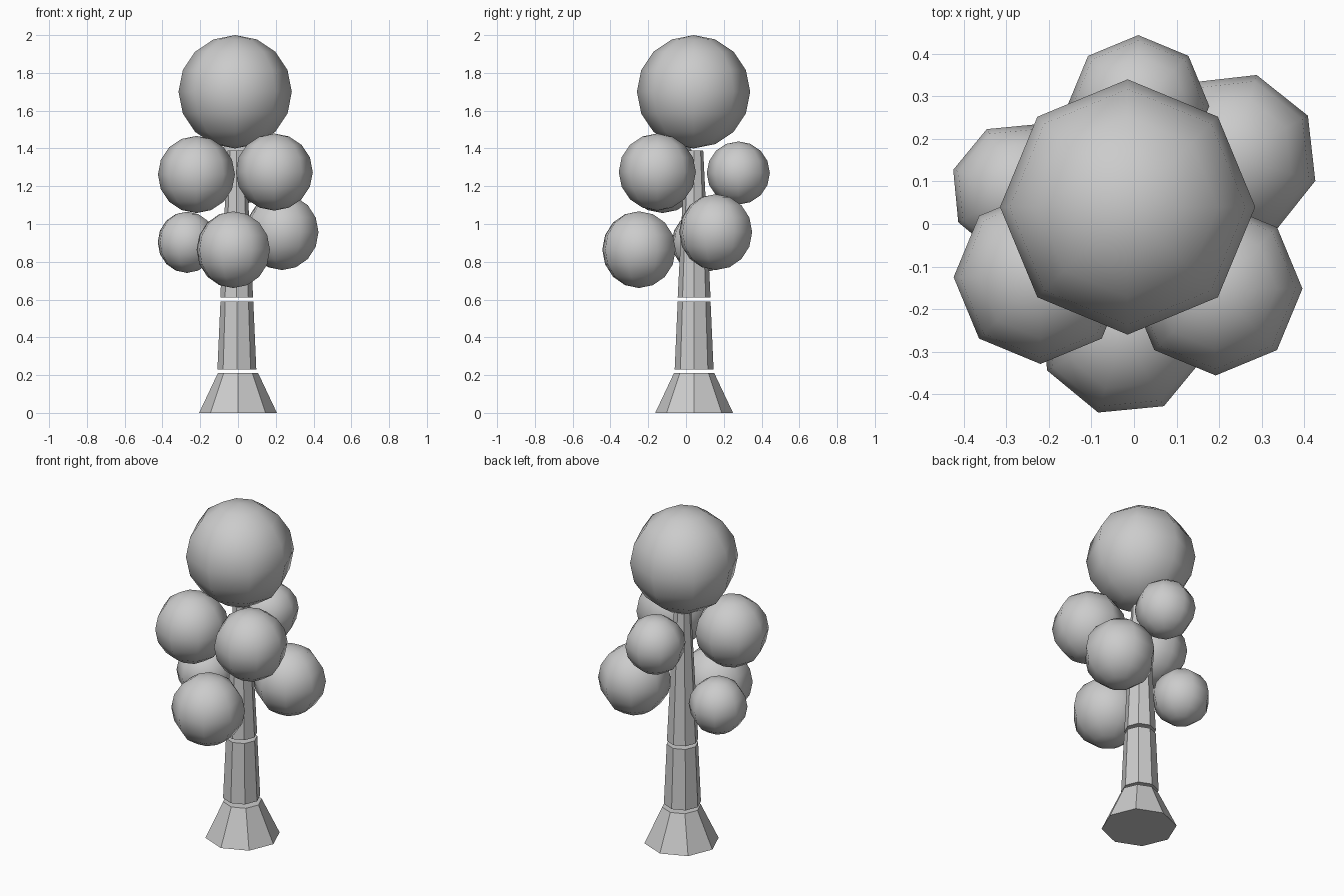
import bpy
from math import radians

if "Cube" in bpy.data.objects:
    bpy.data.objects.remove(bpy.data.objects["Cube"])


def trunk_part(name, x, z0, z1, r0, r1):
    # flat-shaded eight-sided tapered section, corners on the axes
    bpy.ops.mesh.primitive_cone_add(vertices=8, radius1=r0, radius2=r1,
                                    depth=z1 - z0, location=(x, 0.043, (z0 + z1) / 2))
    bpy.context.object.name = name


def foliage(name, center, radius, turn=0):
    # smooth low-poly ball, eight segments by eight rings
    bpy.ops.mesh.primitive_uv_sphere_add(segments=8, ring_count=8, radius=radius,
                                         location=center,
                                         rotation=(0, 0, radians(turn)))
    bpy.context.object.name = name
    bpy.ops.object.shade_smooth()


# Trunk: flared foot and two sections, separated by narrow gaps
trunk_part("trunk_base", 0.0, 0.0, 0.21, 0.206, 0.107)
trunk_part("trunk_middle", -0.006, 0.23, 0.59, 0.103, 0.087)
trunk_part("trunk_upper", -0.007, 0.61, 1.39, 0.087, 0.048)

# Crown
foliage("crown_top", (-0.015, 0.04, 1.70), 0.30)

# Upper ring of foliage
foliage("foliage_upper_left", (-0.22, -0.125, 1.262), 0.204)
foliage("foliage_upper_right", (0.192, -0.152, 1.275), 0.204)
foliage("foliage_upper_back", (0.01, 0.277, 1.27), 0.167)

# Lower ring of foliage
foliage("foliage_lower_right", (0.233, 0.157, 0.957), 0.201, 29)
foliage("foliage_lower_front", (-0.025, -0.249, 0.864), 0.203, 28)
foliage("foliage_lower_left", (-0.27, 0.08, 0.903), 0.162, 28)
